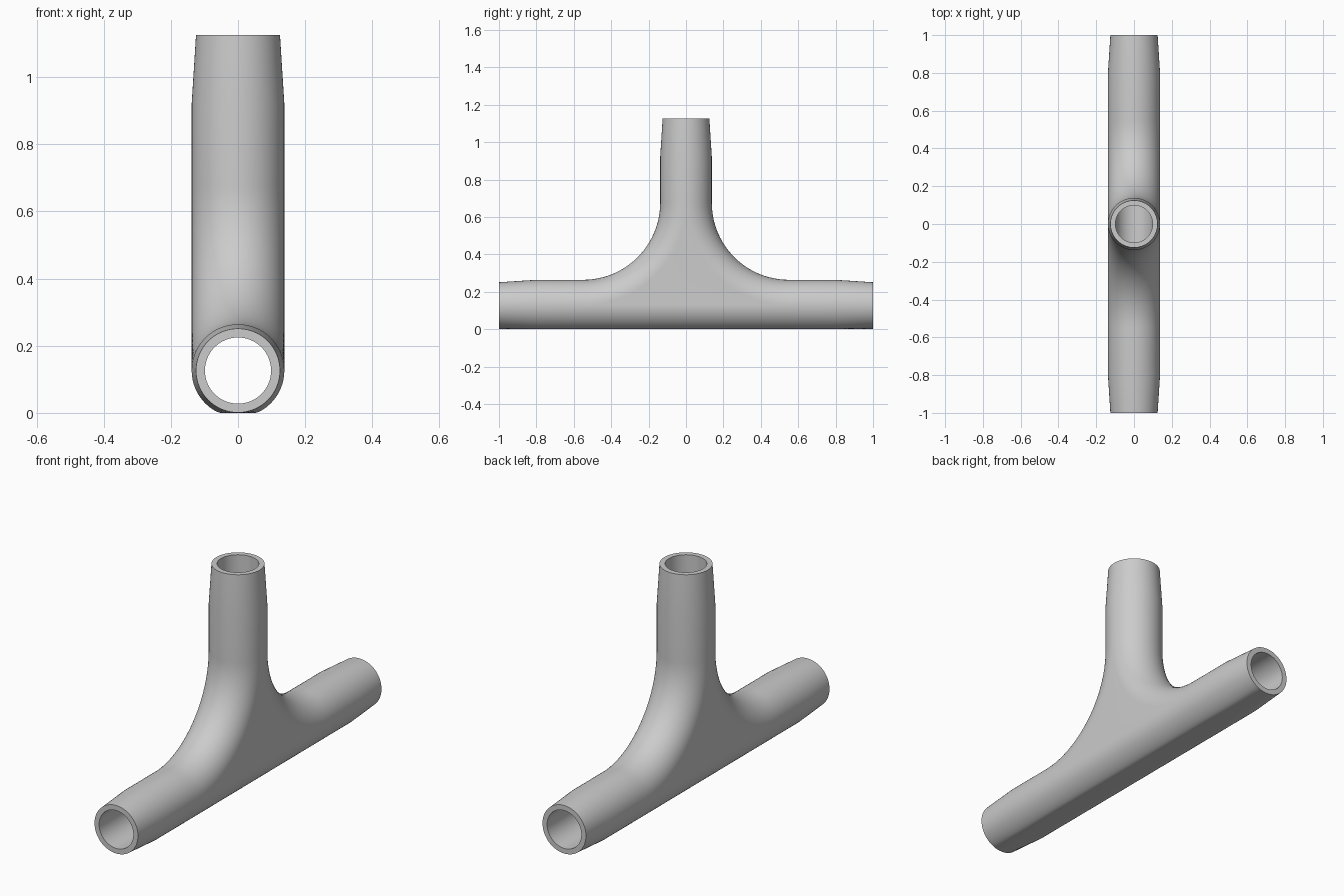
import bpy, bmesh, math
from mathutils import Vector

if "Cube" in bpy.data.objects:
    bpy.data.objects.remove(bpy.data.objects["Cube"])

R, R_END, BORE = 0.138, 0.125, 0.0985   # tube, tapered tip and bore radii
AXIS_Z, TOP, BEND = 0.126, 1.126, 0.55  # run axis height, branch top, bend radius
HALF, ARC = 32, 24                      # steps round half a tube / along a bend

grey = bpy.data.materials.new("grey")
grey.diffuse_color = (0.6, 0.6, 0.6, 1)
grey.use_nodes = True
grey.node_tree.nodes["Principled BSDF"].inputs["Base Color"].default_value = grey.diffuse_color

bm = bmesh.new()


def strip(stations, start):
    """Skin a half tube over stations of (y, z, normal, radius)."""
    rows = []
    for y, z, n, r in stations:
        row = []
        for k in range(HALF + 1):
            a = start + math.pi * k / HALF
            h = r * math.sin(a)
            # underside is trimmed flat at the ground
            row.append(bm.verts.new((r * math.cos(a), y + n[0] * h, max(0, z + n[1] * h))))
        rows.append(row)
    for p, q in zip(rows, rows[1:]):
        for k in range(HALF):
            bm.faces.new((p[k], p[k + 1], q[k + 1], q[k]))


# Bend centreline from the branch to the run
angles = [math.pi / 2 * i / ARC for i in range(ARC + 1)]
bend = [(BEND * (1 - math.cos(a)), AXIS_Z + BEND * (1 - math.sin(a)),
         (math.cos(a), math.sin(a)), R) for a in angles]

# Inner halves: branch, bend and upper run, on both sides
for s in (1, -1):
    path = [(0, TOP, (1, 0), R_END), (0, 0.92, (1, 0), R)] + bend
    path += [(0.8, AXIS_Z, (0, 1), R), (1, AXIS_Z, (0, 1), R_END)]
    strip([(s * y, z, (s * n[0], n[1]), r) for y, z, n, r in path], 0)

# Lower half of the run
strip([(y, AXIS_Z, (0, 1), R_END if abs(y) == 1 else R)
       for y in (-1, -0.8, -BEND, BEND, 0.8, 1)], math.pi)

# Flat web cheeks between the two bends
for x in (R, -R):
    for (y0, z0, _, _), (y1, z1, _, _) in zip(bend, bend[1:]):
        pts = [(x, -y1, z1), (x, y1, z1), (x, y0, z0)]
        if y0 > 1e-6:
            pts.append((x, -y0, z0))
        bm.faces.new([bm.verts.new(p) for p in pts])

# Close the ends into one solid
bmesh.ops.remove_doubles(bm, verts=bm.verts, dist=1e-5)
bmesh.ops.holes_fill(bm, edges=[e for e in bm.edges if e.is_boundary], sides=0)
bmesh.ops.recalc_face_normals(bm, faces=bm.faces)
mesh = bpy.data.meshes.new("tee_pipe")
bm.to_mesh(mesh)
bm.free()
mesh.materials.append(grey)
pipe = bpy.data.objects.new("tee_pipe", mesh)
bpy.context.collection.objects.link(pipe)


def bore(name, location, depth, rotation):
    bpy.ops.mesh.primitive_cylinder_add(vertices=64, radius=BORE, depth=depth,
                                        location=location, rotation=rotation)
    cutter = bpy.context.object
    cutter.name = name
    cutter.data.materials.append(grey)
    cutter.hide_render = True
    mod = pipe.modifiers.new(name, 'BOOLEAN')
    mod.operation, mod.solver, mod.object = 'DIFFERENCE', 'EXACT', cutter
    bpy.context.view_layer.objects.active = pipe
    bpy.ops.object.modifier_apply(modifier=name)
    bpy.data.objects.remove(cutter)


# Bores through the run and down the branch
bore("run_bore", (0, 0, AXIS_Z), 2.4, (math.pi / 2, 0, 0))
bore("branch_bore", (0, 0, AXIS_Z + 0.6), 1.2, (0, 0, 0))

bpy.ops.object.select_all(action='DESELECT')
pipe.select_set(True)
bpy.context.view_layer.objects.active = pipe
bpy.ops.object.shade_smooth_by_angle(angle=math.radians(30))
